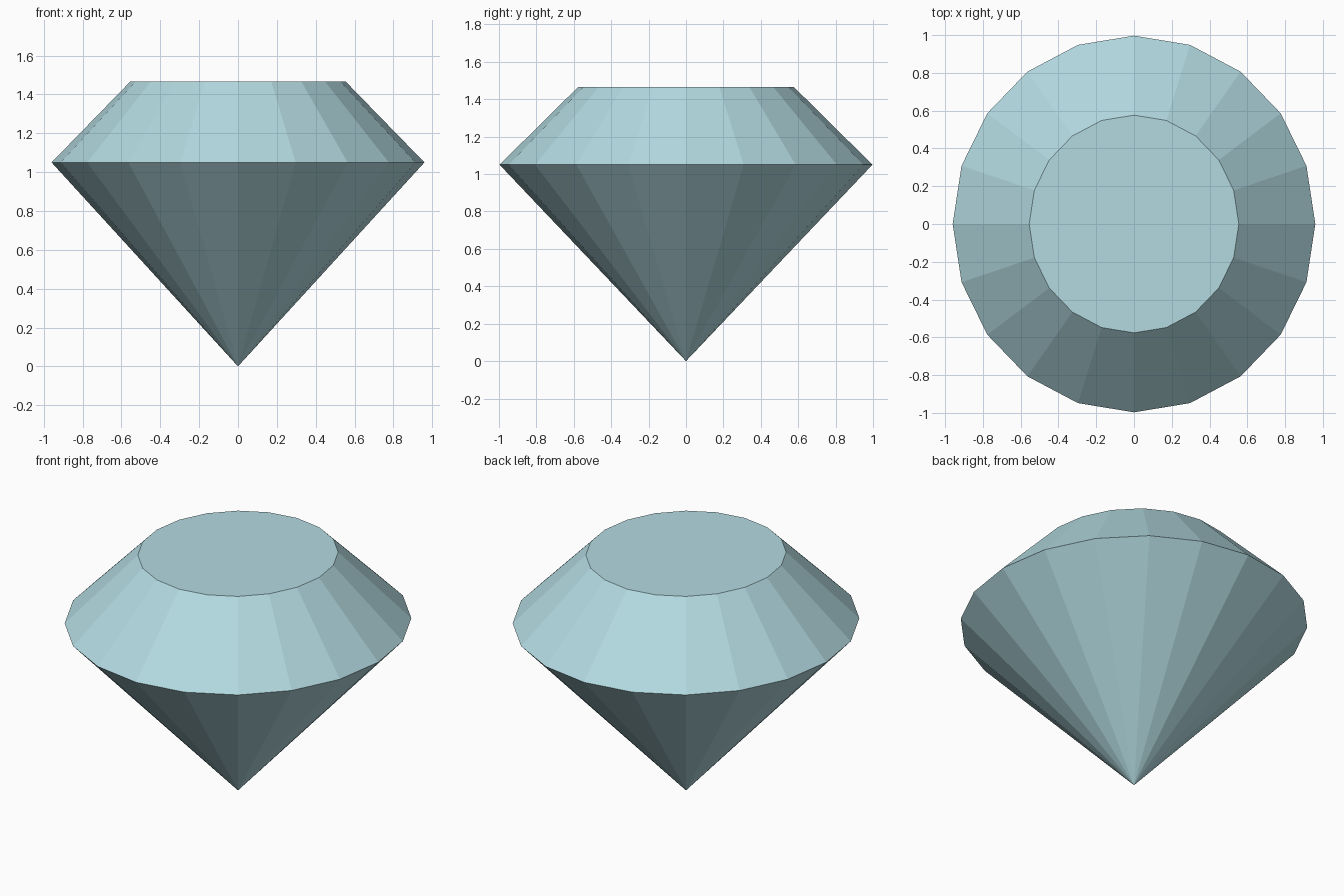
import bpy, bmesh, math

if "Cube" in bpy.data.objects:
    bpy.data.objects.remove(bpy.data.objects["Cube"])

SIDES = 20
RX, RY = 0.96, 0.997      # girdle radii, the stone is slightly oval
TABLE = 0.578             # table size relative to the girdle
GIRDLE_Z, TOP_Z = 1.05, 1.466

mat = bpy.data.materials.new("pale blue crystal")
mat.diffuse_color = (0.45, 0.70, 0.75, 1)
mat.use_nodes = True
mat.node_tree.nodes["Principled BSDF"].inputs["Base Color"].default_value = mat.diffuse_color


def ring(bm, scale, z):
    step = 2 * math.pi / SIDES
    return [bm.verts.new((RX * scale * math.cos(i * step),
                          RY * scale * math.sin(i * step), z)) for i in range(SIDES)]


bm = bmesh.new()
tip = bm.verts.new((0, 0, 0))
girdle = ring(bm, 1, GIRDLE_Z)
table = ring(bm, TABLE, TOP_Z)

# flat table on top, crown facets below it, pavilion facets down to the tip
bm.faces.new(table)
for i in range(SIDES):
    j = (i + 1) % SIDES
    bm.faces.new((girdle[i], girdle[j], table[j], table[i]))
    bm.faces.new((tip, girdle[j], girdle[i]))
bmesh.ops.recalc_face_normals(bm, faces=bm.faces)

mesh = bpy.data.meshes.new("cut_gem")
bm.to_mesh(mesh)
bm.free()
mesh.materials.append(mat)
bpy.context.collection.objects.link(bpy.data.objects.new("cut_gem", mesh))
